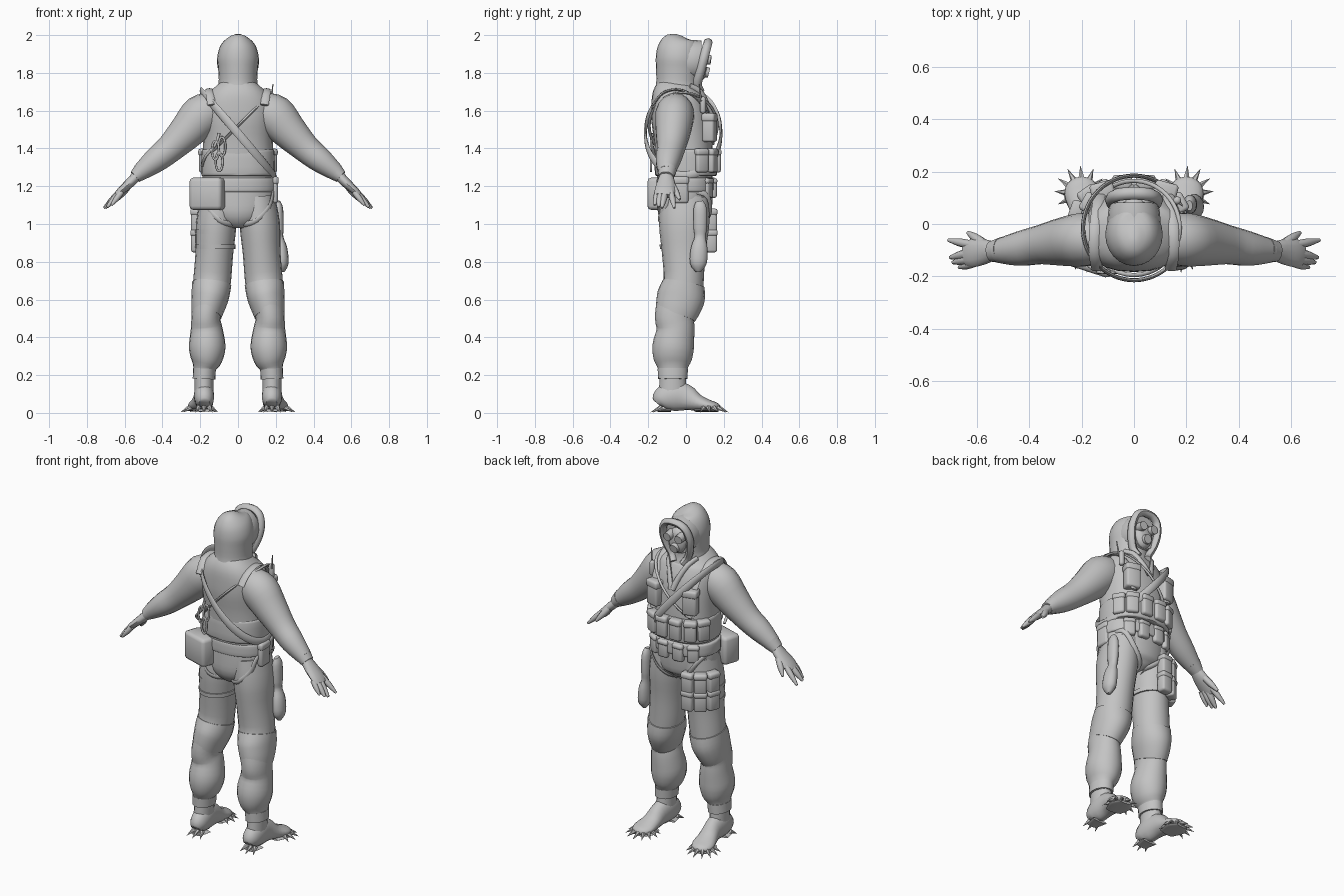
import bpy, bmesh, math
from mathutils import Vector, Matrix

cube = bpy.data.objects.get("Cube")
if cube:
    bpy.data.objects.remove(cube)

grey = bpy.data.materials.new("plain grey")
grey.use_nodes = True
GREY = (0.55, 0.55, 0.55, 1)
grey.diffuse_color = GREY
grey.node_tree.nodes["Principled BSDF"].inputs["Base Color"].default_value = GREY
X, Y, Z = Vector((1, 0, 0)), Vector((0, 1, 0)), Vector((0, 0, 1))
SIDES = (("left", 1), ("right", -1))


def finish(name, bm, angle=50):
    bmesh.ops.recalc_face_normals(bm, faces=bm.faces)
    mesh = bpy.data.meshes.new(name)
    bm.to_mesh(mesh)
    bm.free()
    mesh.materials.append(grey)
    ob = bpy.data.objects.new(name, mesh)
    bpy.context.collection.objects.link(ob)
    bpy.ops.object.select_all(action="DESELECT")
    ob.select_set(True)
    bpy.context.view_layer.objects.active = ob
    bpy.ops.object.shade_smooth_by_angle(angle=math.radians(angle))
    return ob


def spline(rows, closed, steps):
    """Smooth the rows of numbers with a Catmull-Rom curve."""
    n, out = len(rows), []
    pick = (lambda i: rows[i % n]) if closed else (lambda i: rows[max(0, min(n - 1, i))])
    for i in range(n if closed else n - 1):
        quad = [pick(i + k) for k in (-1, 0, 1, 2)]
        for s in range(steps):
            t = s / steps
            out.append([(2*b + (c-a)*t + (2*a-5*b+4*c-d)*t*t + (3*b-a-3*c+d)*t**3) / 2
                        for a, b, c, d in zip(*quad)])
    return out if closed else out + [list(rows[-1])]


def loft(name, rows, ref=Y, n=16, closed=False, steps=3, side=1, square=1.0):
    """Skin ellipses along a path. Row: x, y, z, radius across, radius along ref."""
    rows = spline([(r[0] * side, *r[1:]) for r in rows], closed, steps)
    bm, rings, m = bmesh.new(), [], len(rows)
    pts = [Vector(r[:3]) for r in rows]
    for i, row in enumerate(rows):
        nxt = pts[(i + 1) % m] if closed else pts[min(i + 1, m - 1)]
        prv = pts[i - 1] if closed else pts[max(i - 1, 0)]
        t = (nxt - prv).normalized()
        r = ref or Vector((pts[i].x, pts[i].y, 0))
        u = (r - t * r.dot(t)).normalized()
        v = t.cross(u)
        ring = []
        for k in range(n):
            c, s = math.cos(math.tau * k / n), math.sin(math.tau * k / n)
            c, s = math.copysign(abs(c) ** square, c), math.copysign(abs(s) ** square, s)
            ring.append(bm.verts.new(pts[i] + v * c * row[3] + u * s * row[4]))
        rings.append(ring)
    for a, b in zip(rings, rings[1:] + rings[:1] if closed else rings[1:]):
        for k in range(n):
            bm.faces.new((a[k], a[k - 1], b[k - 1], b[k]))
    if not closed:
        bm.faces.new(rings[0])
        bm.faces.new(rings[-1])
    return finish(name, bm)


def pouch(name, at, size, turn=0, bevel=0.012, flap=True):
    """Rounded box with an overlapping lid on its upper third."""
    bm = bmesh.new()
    parts = [(Vector((0, 0, 0)), Vector(size))]
    if flap:
        parts.append((Vector((0, 0, size[2] * 0.36)), Vector((size[0] + .006, size[1] + .006, size[2] * .3))))
    for offset, dims in parts:
        made = bmesh.ops.create_cube(bm, size=1, matrix=Matrix.Translation(offset) @ Matrix.Diagonal((*dims, 1)))
        edges = {e for v in made["verts"] for e in v.link_edges}
        bmesh.ops.bevel(bm, geom=list(edges), offset=bevel, segments=2, affect="EDGES", profile=0.5)
    bm.transform(Matrix.Translation(at) @ Matrix.Rotation(math.radians(turn), 4, "Z"))
    return finish(name, bm)


def cone(name, a, b, r1, r2=0, n=12):
    a, b = Vector(a), Vector(b)
    bm = bmesh.new()
    bmesh.ops.create_cone(bm, cap_ends=True, segments=n, radius1=r1, radius2=r2, depth=(b - a).length)
    bm.transform(Matrix.Translation((a + b) / 2) @ Z.rotation_difference(b - a).to_matrix().to_4x4())
    return finish(name, bm)


def cord(name, points, width, thick, closed=False, ref=None, side=1):
    return loft(name, [(*p, width, thick) for p in points], ref, 8, closed, 4, side)


# Body: jacket, pelvis, belt
loft("jacket", [(0, 0, 1.2, .185, .14), (0, -.01, 1.3, .19, .15), (0, -.015, 1.45, .185, .155),
                (0, -.03, 1.57, .19, .155), (0, -.045, 1.65, .185, .14), (0, -.05, 1.7, .15, .125),
                (0, -.045, 1.75, .09, .095)], n=24, square=.85)
loft("vest_band", [(0, 0, 1.255, .19, .155), (0, 0, 1.27, .195, .165), (0, 0, 1.38, .193, .165),
                   (0, 0, 1.395, .185, .155)], n=24, square=.8)
loft("pelvis", [(0, -.005, .99, .06, .09), (0, -.01, 1.04, .17, .135), (0, -.005, 1.12, .2, .145),
                (0, 0, 1.24, .195, .145)], n=24)
loft("belt", [(0, 0, 1.17, .2, .15), (0, 0, 1.18, .207, .155), (0, 0, 1.235, .207, .155),
              (0, 0, 1.245, .2, .15)], n=24, square=.9)

# Head: hood, arched rim, mask
loft("hood", [(0, -.045, 1.68, .125, .13), (0, -.045, 1.74, .103, .113), (0, -.042, 1.82, .105, .117),
              (0, -.04, 1.88, .11, .12), (0, -.04, 1.94, .095, .11), (0, -.04, 1.98, .062, .082),
              (0, -.035, 2.0, .012, .02)], n=24)
loft("hood_opening", [(0, -.02, 1.86, .1, .115), (0, .04, 1.865, .1, .11), (0, .08, 1.865, .09, .105)], Z, 20)
ARCH = [(.03, .075, 1.7), (.055, .06, 1.74), (.08, .075, 1.8), (.09, .093, 1.87), (.074, .108, 1.93), (.04, .115, 1.957)]
cord("hood_rim", ARCH + [(0, .117, 1.963)] + [(-x, y, z) for x, y, z in reversed(ARCH)], .021, .024, ref=Y)
loft("face_mask", [(0, .04, 1.84, .06, .09), (0, .09, 1.84, .055, .075), (0, .108, 1.84, .03, .05)], Z)
cone("mask_filter", (0, .08, 1.81), (0, .122, 1.8), .032, .026)
for word, s in SIDES:
    cone(word + "_goggle", (s * .035, .08, 1.875), (s * .038, .132, 1.868), .028, .025)
    cord(word + "_collar", [(.09, .02, 1.73), (.065, .075, 1.7), (.03, .115, 1.63), (.005, .14, 1.56)],
         .016, .012, side=s)

# Limbs
LEG = [(.1, -.005, 1.14, .095, .13), (.115, -.01, 1.0, .107, .133), (.125, -.012, .85, .1, .116),
       (.137, -.012, .7, .1, .106), (.147, -.028, .62, .095, .12), (.16, -.045, .56, .085, .115),
       (.17, -.06, .5, .077, .105), (.166, -.055, .44, .085, .1), (.163, -.068, .35, .097, .11),
       (.168, -.07, .28, .083, .1), (.178, -.07, .23, .058, .076), (.18, -.07, .18, .055, .073)]
ARM = [(.12, -.055, 1.61, .09, .09), (.19, -.06, 1.575, .112, .103), (.27, -.068, 1.49, .096, .093),
       (.36, -.08, 1.4, .076, .075), (.44, -.095, 1.335, .066, .066), (.52, -.103, 1.272, .045, .046)]
FOOT = [(.178, -.152, .05, .03, .03), (.178, -.13, .07, .048, .06), (.18, -.07, .09, .054, .08),
        (.183, -.0, .08, .05, .07), (.19, .06, .055, .057, .045), (.2, .12, .04, .066, .03),
        (.205, .16, .033, .05, .022), (.207, .178, .03, .02, .01)]
for word, s in SIDES:
    loft(word + "_leg", LEG, n=20, side=s)
    loft(word + "_trouser_cuff", [(.177, -.07, .235, .06, .08), (.18, -.07, .18, .06, .078)], n=20, side=s)
    loft(word + "_knee_pad", [(.139, -.012, .685, .104, .112), (.147, -.025, .62, .1, .127),
                              (.159, -.042, .56, .09, .12), (.167, -.056, .515, .08, .108)], n=20, side=s)
    loft(word + "_ankle", [(.18, -.07, .2, .05, .068), (.18, -.07, .1, .05, .075)], side=s)
    loft(word + "_boot", FOOT, Z, side=s)
    loft(word + "_arm", ARM, n=18, side=s)
    loft(word + "_glove_cuff", [(.505, -.1, 1.284, .05, .05), (.545, -.105, 1.25, .035, .04)], side=s)
    # Hand: flat palm, thumb, fingers with the index held apart
    loft(word + "_palm", [(.53, -.104, 1.262, .028, .034), (.57, -.106, 1.22, .026, .048),
                          (.62, -.112, 1.175, .021, .054), (.645, -.117, 1.15, .016, .045)], n=12, side=s)
    for finger, base, tip, r in (("thumb", (.575, -.075, 1.21), (.635, -.033, 1.13), .018),
                                 ("index", (.62, -.08, 1.175), (.71, -.062, 1.085), .016),
                                 ("middle", (.62, -.11, 1.175), (.703, -.128, 1.085), .018),
                                 ("ring", (.62, -.132, 1.17), (.693, -.147, 1.09), .018),
                                 ("little", (.615, -.152, 1.17), (.67, -.166, 1.1), .015)):
        mid = [(p + q) / 2 for p, q in zip(base, tip)]
        loft(word + "_" + finger, [(*base, r, r), (*mid, r, r), (*tip, r * .4, r * .4)], n=8, side=s)
    # Spiked frames under toe and heel
    loft(word + "_toe_frame", [(.19, .05, .014, .05, .008), (.2, .12, .014, .07, .008),
                               (.205, .17, .014, .04, .008)], Z, side=s)
    loft(word + "_heel_frame", [(.18, -.15, .014, .035, .008), (.18, -.08, .014, .05, .008)], Z, side=s)
    for i, deg in enumerate((-30, 0, 30, 60, 90, 120, 150, 180, 210)):
        c, d = math.cos(math.radians(deg)), math.sin(math.radians(deg))
        cone(f"{word}_toe_spike_{i}", (s * (.2 + .055 * c), .12 + .05 * d, .03),
             (s * (.205 + .1 * c), .125 + .1 * d, .003), .014, n=6)
    for i, dx in enumerate((-.035, 0, .035)):
        cone(f"{word}_heel_spike_{i}", (s * (.18 + dx * .8), -.13, .03),
             (s * (.18 + dx * 1.3), -.19 + abs(dx) * .4, .002), .014, n=6)
    # Harness: shoulder straps, leg loops
    cord(word + "_shoulder_strap", [(.14, -.175, 1.63), (.15, -.12, 1.695), (.15, -.03, 1.71),
                                    (.14, .06, 1.66), (.13, .115, 1.57), (.12, .145, 1.42)], .007, .022, ref=X, side=s)
    cord(word + "_leg_loop", [(.185, -.07, 1.17), (.165, -.112, 1.09), (.1, -.142, 1.02), (.03, -.1, .995),
                              (.02, -.02, .985), (.03, .085, 1.0), (.1, .128, 1.06), (.17, .1, 1.16)],
         .014, .006, True, side=s)

# Slings crossing the torso
TURN = [math.tau * i / 16 for i in range(16)]
for name, mid, slope, reach, width, out in (("wide_sling", 1.48, -1.15, .195, .022, .2),
                                            ("thin_sling", 1.52, 1.0, .175, .007, .18)):
    cord(name, [(reach * math.cos(a), -.015 + out * math.sin(a), mid + slope * reach * math.cos(a)) for a in TURN],
         width, .008, True)

# Chest and belt pouches
for word, s in SIDES:
    pouch(word + "_chest_pouch", (s * .12, .125, 1.51), (.085, .065, .15), -s * 15)
    for i, (x, y, turn) in enumerate(((.045, .16, 0), (.125, .135, 25), (.172, .08, 60))):
        pouch(f"{word}_vest_pouch_{i}", (s * x, y, 1.335), (.07, .05, .125), -s * turn)
    for i, (x, y, turn) in enumerate(((.05, .143, 0), (.13, .115, 30))):
        pouch(f"{word}_belt_pouch_{i}", (s * x, y, 1.19), (.065, .04, .105), -s * turn)
pouch("hip_pouch", (.19, -.03, 1.18), (.045, .085, .14))
pouch("large_back_pouch", (-.16, -.13, 1.16), (.18, .11, .17), -18, .02, False)
pouch("collar_radio", (.165, .09, 1.63), (.03, .03, .09), flap=False)
cone("radio_aerial", (.175, .08, 1.65), (.185, .07, 1.74), .006, .003, 6)

# Thigh gear: padded holster, triple pouch, straps
loft("thigh_holster", [(.212, .07, 1.12, .012, .02), (.214, .075, 1.08, .025, .036), (.216, .075, .98, .026, .036),
                       (.218, .075, .93, .022, .03), (.228, .07, .87, .033, .045), (.234, .065, .79, .034, .045),
                       (.236, .065, .745, .01, .012)], n=14)
for i, (x, y, turn) in enumerate(((-.11, .135, 5), (-.175, .11, 35), (-.215, .05, 70))):
    for row, z in (("upper", 1.02), ("lower", .91)):
        pouch(f"{row}_thigh_pouch_{i}", (x, y, z), (.07, .055, .12), turn)
for z in (.96, .88):
    loft("thigh_strap", [(-.12, -.012, z - .012, .106, .126), (-.12, -.012, z + .012, .107, .128)], n=20, steps=1)

# Clips hanging behind
for i, (x, z) in enumerate(((-.12, 1.39), (-.085, 1.41), (-.1, 1.33))):
    cord(f"clip_{i}", [(x + .018 * math.cos(a), -.185, z + .05 * math.sin(a)) for a in TURN[::2]],
         .006, .006, True, Y)
cord("clip_sling", [(-.1, -.18, 1.48), (-.12, -.18, 1.42), (-.17, -.16, 1.36), (-.19, -.1, 1.31)], .008, .008)
